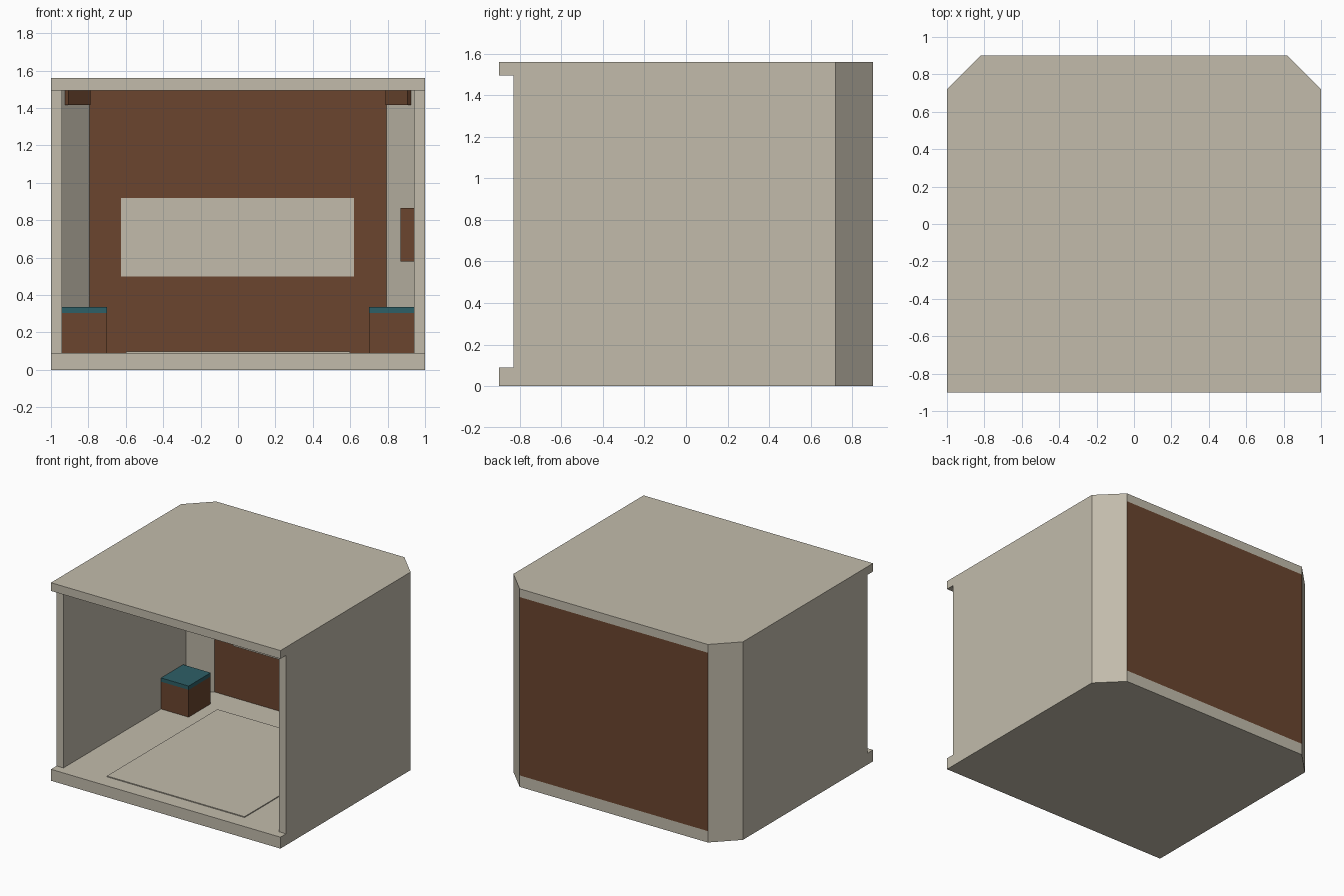
import bpy, bmesh
from math import pi
from mathutils import Matrix

if "Cube" in bpy.data.objects:
    bpy.data.objects.remove(bpy.data.objects["Cube"])


def material(name, rgb):
    m = bpy.data.materials.new(name)
    m.diffuse_color = (*rgb, 1)
    m.use_nodes = True
    m.node_tree.nodes["Principled BSDF"].inputs["Base Color"].default_value = m.diffuse_color
    return m


beige = material("warm beige", (0.54, 0.50, 0.41))
brown = material("dark wood brown", (0.145, 0.060, 0.028))
teal = material("teal cushion", (0.027, 0.115, 0.135))


def finish(name, bm, mat):
    bmesh.ops.recalc_face_normals(bm, faces=bm.faces)
    me = bpy.data.meshes.new(name)
    bm.to_mesh(me)
    bm.free()
    me.materials.append(mat)
    ob = bpy.data.objects.new(name, me)
    bpy.context.collection.objects.link(ob)
    return ob


def prism(name, outline, z0, z1, mat):
    """Extrude an xy outline from z0 to z1."""
    bm = bmesh.new()
    face = bm.faces.new([bm.verts.new((x, y, z0)) for x, y in outline])
    new = bmesh.ops.extrude_face_region(bm, geom=[face])["geom"]
    verts = [g for g in new if isinstance(g, bmesh.types.BMVert)]
    bmesh.ops.translate(bm, verts=verts, vec=(0, 0, z1 - z0))
    return finish(name, bm, mat)


def box(name, x0, x1, y0, y1, z0, z1, mat):
    return prism(name, [(x0, y0), (x1, y0), (x1, y1), (x0, y1)], z0, z1, mat)


FLOOR, CEIL, TOP = 0.09, 1.495, 1.56

# Floor and ceiling slabs with cut back corners
slab = [(-1, -0.9), (1, -0.9), (1, 0.72), (0.82, 0.9), (-0.82, 0.9), (-1, 0.72)]
prism("floor_slab", slab, 0, FLOOR, beige)
prism("ceiling_slab", slab, CEIL, TOP, beige)
box("floor_mat", -0.6, 0.6, -0.775, 0.6, FLOOR, FLOOR + 0.007, beige)

# Wooden back wall with a pale panel
prism("back_wall", [(-0.82, 0.9), (-0.795, 0.84), (0.795, 0.84), (0.82, 0.9)], FLOOR, CEIL, brown)
box("back_panel", -0.625, 0.62, 0.832, 0.84, 0.5, 0.92, beige)

for s, side in ((-1, "left"), (1, "right")):
    # Side wall bending into the angled corner wall
    wall = [(1, -0.83), (1, 0.72), (0.82, 0.9), (0.795, 0.84), (0.94, 0.695), (0.94, -0.83)]
    prism(side + "_wall", [(s * x, y) for x, y in wall], FLOOR, CEIL, beige)

    # Corner seat with cushion
    x0, x1 = sorted((s * 0.70, s * 0.94))
    box(side + "_seat_base", x0, x1, 0.385, 0.66, FLOOR, 0.305, brown)
    box(side + "_seat_cushion", x0, x1, 0.385, 0.66, 0.305, 0.335, teal)

    # Small box set into the angled corner under the ceiling
    bm = bmesh.new()
    bmesh.ops.create_cube(bm, size=1, matrix=Matrix.Translation((s * 0.875, 0.775, 1.455))
                          @ Matrix.Rotation(-s * pi / 4, 4, "Z")
                          @ Matrix.Diagonal((0.163, 0.078, 0.08, 1)))
    finish(side + "_corner_box", bm, brown)

# Control box on the right wall
box("wall_control_box", 0.87, 0.94, -0.45, -0.2, 0.58, 0.865, brown)
